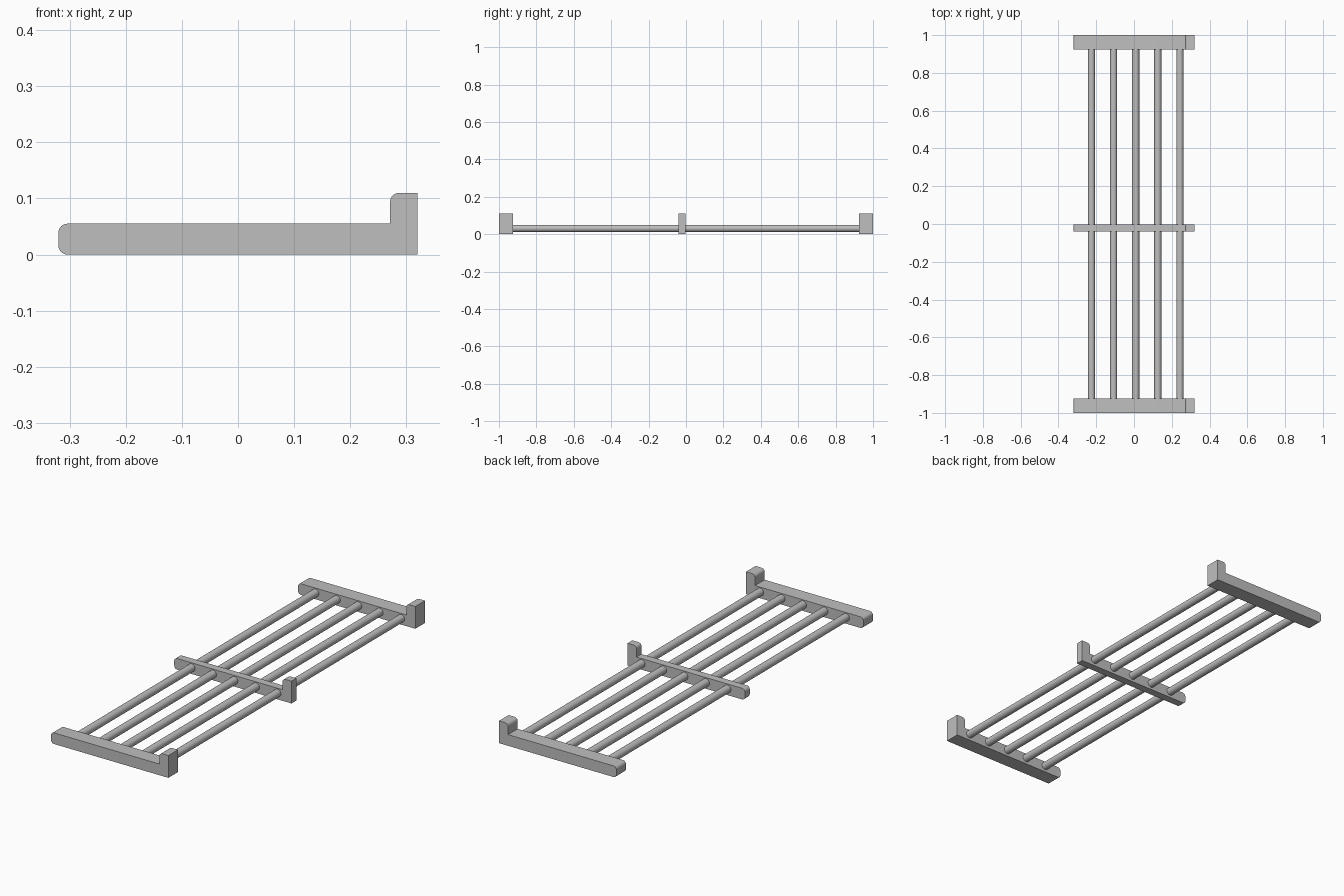
import bpy, bmesh, math
from mathutils import Vector

cube = bpy.data.objects.get("Cube")
if cube:
    bpy.data.objects.remove(cube, do_unlink=True)

metal = bpy.data.materials.new("grey_metal")
metal.use_nodes = True
GREY = (0.52, 0.52, 0.52, 1)
metal.diffuse_color = GREY
metal.node_tree.nodes["Principled BSDF"].inputs["Base Color"].default_value = GREY

HALF_W, BAR_TOP, POST_X, POST_TOP = 0.32, 0.055, 0.271, 0.11
ROUND = 0.016


def finish(bm, name):
    bmesh.ops.recalc_face_normals(bm, faces=bm.faces)
    mesh = bpy.data.meshes.new(name)
    bm.to_mesh(mesh)
    bm.free()
    mesh.materials.append(metal)
    obj = bpy.data.objects.new(name, mesh)
    bpy.context.collection.objects.link(obj)
    bpy.ops.object.select_all(action='DESELECT')
    obj.select_set(True)
    bpy.context.view_layer.objects.active = obj
    bpy.ops.object.shade_smooth_by_angle(angle=math.radians(30))
    return obj


def corner(x, z, start):
    """Quarter arc around (x, z), running clockwise from the start angle."""
    angles = [math.radians(start - 90 * i / 6) for i in range(7)]
    return [(x + ROUND * math.cos(a), z + ROUND * math.sin(a)) for a in angles]


def bracket(name, y0, y1):
    """L-shaped cross bar with an upright stop at its left end."""
    profile = (corner(-HALF_W + ROUND, ROUND, 270)
               + corner(-HALF_W + ROUND, BAR_TOP - ROUND, 180)
               + [(POST_X, BAR_TOP)]
               + corner(POST_X + ROUND, POST_TOP - ROUND, 180)
               + [(HALF_W, POST_TOP), (HALF_W, 0)])
    bm = bmesh.new()
    face = bm.faces.new([bm.verts.new((x, y0, z)) for x, z in profile])
    out = bmesh.ops.extrude_face_region(bm, geom=[face])
    moved = [v for v in out["geom"] if isinstance(v, bmesh.types.BMVert)]
    bmesh.ops.translate(bm, verts=moved, vec=Vector((0, y1 - y0, 0)))
    finish(bm, name)


def rod(name, x, length):
    """Round bar running front to back."""
    bm = bmesh.new()
    bmesh.ops.create_cone(bm, cap_ends=True, segments=32, radius1=0.019,
                          radius2=0.019, depth=length)
    for v in bm.verts:
        v.co = Vector((x + v.co.x, v.co.z, 0.031 + v.co.y))
    finish(bm, name)


# Cross bars
bracket("front_bracket", -1.0, -0.925)
bracket("middle_bracket", -0.04, -0.002)
bracket("back_bracket", 0.925, 1.0)

# Five parallel rods, ending inside the end brackets
for i in range(5):
    rod(f"rod_{i + 1}", 0.009 + (i - 2) * 0.117, 1.87)
